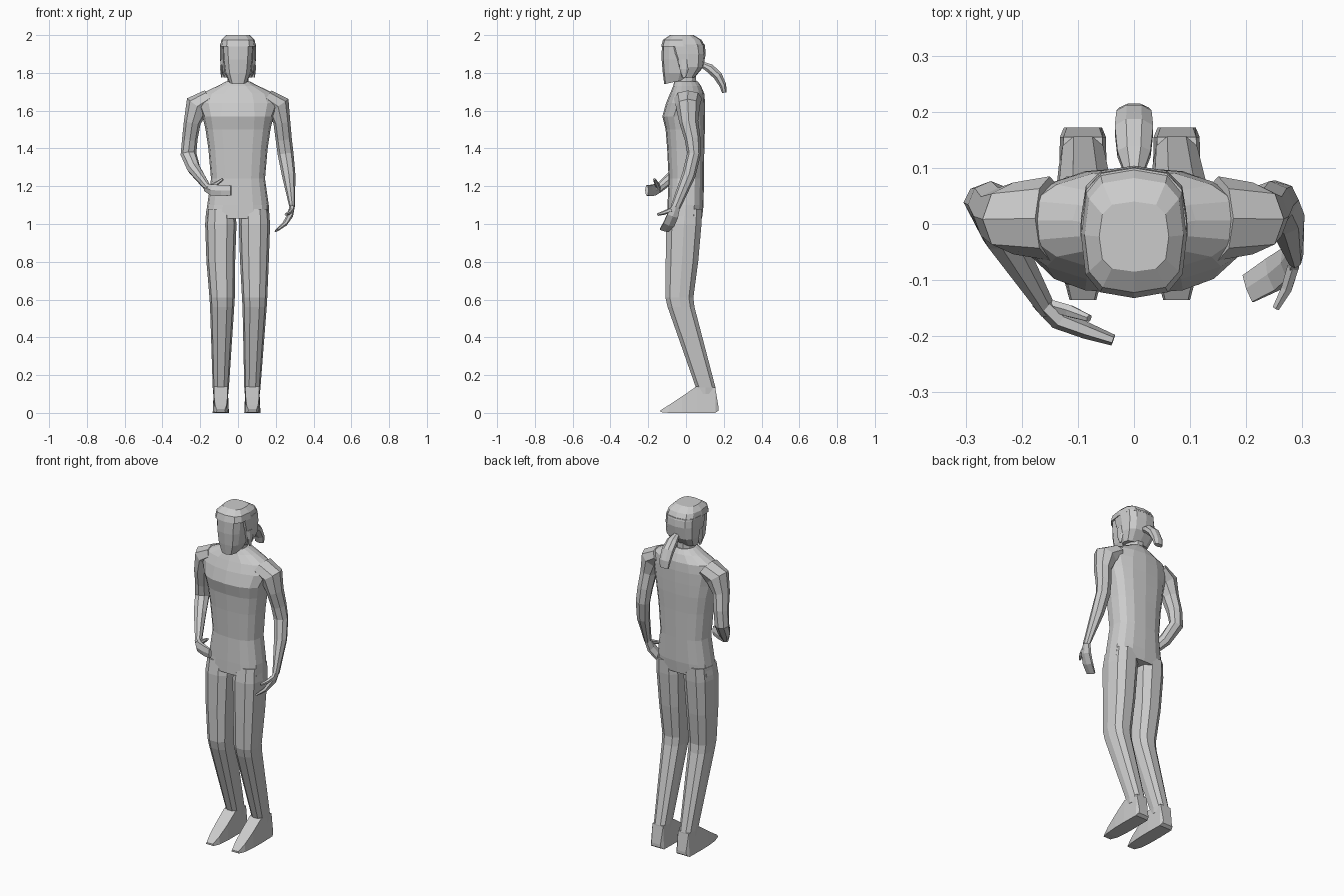
import bpy, bmesh
from math import sin, cos, pi, copysign
from mathutils import Vector


def skin(name, rings):
    """Join equal-length rings of points into a closed, flat-shaded solid."""
    bm = bmesh.new()
    loops = [[bm.verts.new(p) for p in r] for r in rings]
    n = len(loops[0])
    for lo, hi in zip(loops, loops[1:]):
        for i in range(n):
            bm.faces.new((lo[i], lo[(i + 1) % n], hi[(i + 1) % n], hi[i]))
    bm.faces.new(loops[0])
    bm.faces.new(loops[-1])
    bmesh.ops.recalc_face_normals(bm, faces=bm.faces)
    me = bpy.data.meshes.new(name)
    bm.to_mesh(me)
    bm.free()
    ob = bpy.data.objects.new(name, me)
    bpy.context.collection.objects.link(ob)
    return ob


def stack(name, levels, n=12, phase=0.0, slope=0.0):
    """Levels are (z, centre x, half width, front y, back y, roundness power)."""
    rings = []
    for z, cx, hw, yf, yb, p in levels:
        ring = []
        for i in range(n):
            a = 2 * pi * i / n + phase
            c, s = cos(a), sin(a)
            y = (yf + yb) / 2 + (yb - yf) / 2 * copysign(abs(s) ** p, s)
            ring.append((cx + hw * copysign(abs(c) ** p, c), y, z + slope * (y - yf)))
        rings.append(ring)
        slope = 0.0          # only the first level may be tilted
    return skin(name, rings)


def tube(name, pts, ref, n=8, phase=0.0):
    """Sweep along pts (x, y, z, half size along ref, half size across)."""
    cs = [Vector(p[:3]) for p in pts]
    ref = Vector(ref)
    rings = []
    for i, (c, p) in enumerate(zip(cs, pts)):
        t = (cs[min(i + 1, len(cs) - 1)] - cs[max(i - 1, 0)]).normalized()
        u = (ref - t * ref.dot(t)).normalized()
        v = t.cross(u)
        rings.append([c + u * p[3] * cos(2 * pi * k / n + phase)
                      + v * p[4] * sin(2 * pi * k / n + phase) for k in range(n)])
    return skin(name, rings)


# Torso from pelvis to collar, then neck
stack("torso", [
    (1.03, -0.003, 0.170, -0.100, 0.085, 0.7),
    (1.10, 0.0, 0.163, -0.098, 0.093, 0.75),
    (1.24, 0.0, 0.143, -0.092, 0.095, 0.75),
    (1.40, 0.0, 0.157, -0.100, 0.097, 0.75),
    (1.50, 0.0, 0.172, -0.108, 0.100, 0.75),
    (1.57, 0.0, 0.188, -0.125, 0.101, 0.8),
    (1.64, 0.0, 0.220, -0.106, 0.101, 1.0),
    (1.69, 0.0, 0.195, -0.085, 0.097, 1.0),
    (1.73, 0.0, 0.110, -0.068, 0.080, 1.0),
    (1.755, 0.0, 0.062, -0.062, 0.062, 1.0)], n=16)
stack("neck", [(1.70, 0, 0.062, -0.062, 0.062, 1), (1.76, 0, 0.055, -0.06, 0.057, 1),
               (1.82, 0, 0.052, -0.065, 0.055, 1)], n=10)

# Head: face block with a tilted jaw, hair behind it and a cap on top
stack("face", [
    (1.74, 0, 0.048, -0.115, 0.03, 0.7),
    (1.80, 0, 0.070, -0.123, 0.06, 0.65),
    (1.87, 0, 0.080, -0.129, 0.09, 0.65),
    (1.95, 0, 0.084, -0.128, 0.09, 0.65)], slope=0.22)
stack("back_hair", [
    (1.775, 0, 0.076, -0.03, 0.045, 0.7),
    (1.83, 0, 0.093, -0.055, 0.092, 0.7),
    (1.90, 0, 0.095, -0.085, 0.104, 0.7),
    (1.95, 0, 0.094, -0.10, 0.10, 0.7)])
stack("hair_cap", [
    (1.94, 0, 0.095, -0.132, 0.102, 0.65),
    (1.975, 0, 0.088, -0.122, 0.082, 0.65),
    (2.0, 0, 0.062, -0.085, 0.04, 0.65)])
tube("ponytail", [
    (0, 0.085, 1.845, 0.016, 0.016), (0, 0.125, 1.825, 0.032, 0.026),
    (0, 0.168, 1.785, 0.037, 0.026), (0, 0.195, 1.735, 0.034, 0.02),
    (0, 0.203, 1.695, 0.028, 0.013)], (1, 0, 0), phase=pi / 8)

# Side locks, legs and feet: one per side
for side, s, hip, knee, ankle in (("right", -1, -0.091, -0.084, -0.091),
                                  ("left", 1, 0.087, 0.088, 0.076)):
    tube(side + "_side_lock", [
        (s * 0.084, -0.01, 1.87, 0.028, 0.010), (s * 0.088, -0.01, 1.82, 0.024, 0.008),
        (s * 0.086, -0.01, 1.775, 0.008, 0.004)], (0, 1, 0), n=6)
    stack(side + "_leg", [
        (1.08, hip, 0.076, -0.095, 0.088, 0.8),
        (1.00, hip, 0.083, -0.108, 0.086, 0.8),
        (0.80, hip, 0.076, -0.111, 0.068, 0.8),
        (0.61, knee, 0.067, -0.112, 0.042, 0.8),
        (0.56, knee, 0.064, -0.100, 0.048, 0.8),
        (0.135, ankle, 0.043, 0.050, 0.158, 0.8),
        (0.10, ankle, 0.040, 0.050, 0.158, 0.8)], n=10)
    # Foot cross-sections run heel to toe: y, top z, bottom half width
    skin(side + "_foot", [
        [(ankle - w, y, z0), (ankle + w, y, z0),
         (ankle + w * 0.85, y, z1), (ankle - w * 0.85, y, z1)]
        for y, z0, z1, w in ((0.172, 0.012, 0.03, 0.034), (0.155, 0.0, 0.135, 0.041),
                             (0.055, 0.0, 0.14, 0.043), (-0.02, 0.0, 0.088, 0.042),
                             (-0.09, 0.0, 0.042, 0.036), (-0.135, 0.004, 0.014, 0.024))])

# Right arm, bent across the waist
tube("right_arm", [
    (-0.15, 0.01, 1.665, 0.05, 0.075), (-0.215, 0.01, 1.625, 0.068, 0.064),
    (-0.242, 0.015, 1.54, 0.045, 0.05), (-0.255, 0.035, 1.45, 0.041, 0.042),
    (-0.262, 0.04, 1.37, 0.042, 0.036), (-0.235, -0.02, 1.295, 0.036, 0.034),
    (-0.155, -0.15, 1.185, 0.016, 0.024)], (1, 0, 0))
tube("right_hand", [
    (-0.17, -0.135, 1.195, 0.024, 0.016), (-0.135, -0.17, 1.18, 0.034, 0.018),
    (-0.085, -0.19, 1.177, 0.034, 0.015), (-0.037, -0.207, 1.178, 0.031, 0.010)],
    (0, 0, 1), n=6, phase=pi / 6)
tube("right_thumb", [
    (-0.15, -0.145, 1.19, 0.016, 0.012), (-0.115, -0.155, 1.212, 0.012, 0.012),
    (-0.08, -0.168, 1.238, 0.007, 0.007)], (0, 0, 1), n=6)

# Left arm, hanging with the hand turned inward
tube("left_arm", [
    (0.15, 0.01, 1.665, 0.05, 0.075), (0.212, 0.01, 1.625, 0.066, 0.064),
    (0.232, 0.015, 1.54, 0.045, 0.05), (0.242, 0.035, 1.45, 0.043, 0.042),
    (0.252, 0.042, 1.37, 0.042, 0.036), (0.268, 0.015, 1.26, 0.036, 0.036),
    (0.287, -0.055, 1.09, 0.015, 0.026)], (1, 0, 0))
tube("left_hand", [
    (0.288, -0.05, 1.10, 0.024, 0.014), (0.276, -0.07, 1.045, 0.034, 0.016),
    (0.247, -0.09, 1.0, 0.035, 0.013), (0.204, -0.115, 0.966, 0.030, 0.007)],
    (0, 1, 0), n=6, phase=pi / 6)
tube("left_thumb", [
    (0.284, -0.075, 1.075, 0.014, 0.012), (0.272, -0.115, 1.06, 0.011, 0.011),
    (0.253, -0.15, 1.05, 0.007, 0.007)], (0, 0, 1), n=6)
